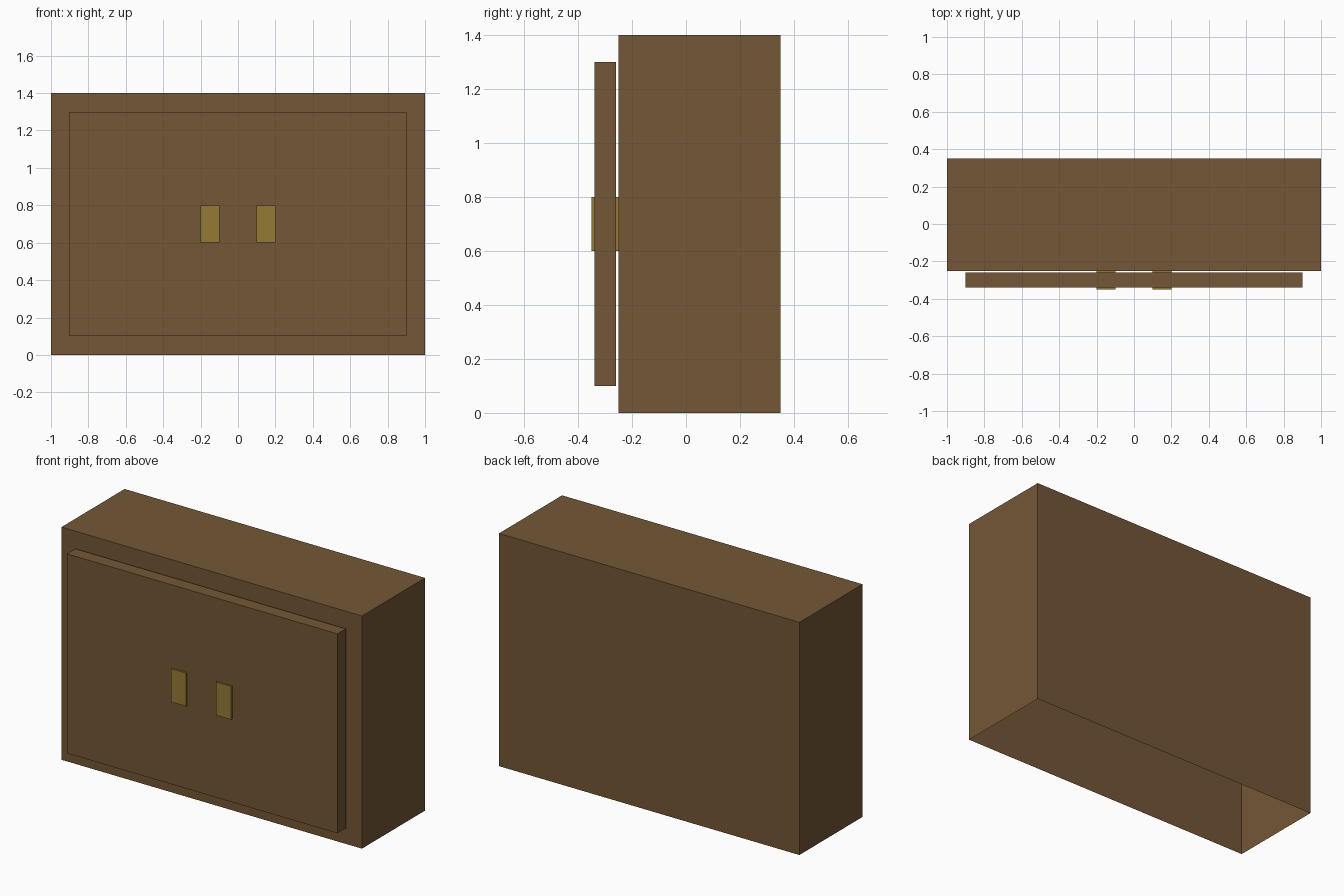
import bpy, bmesh

if "Cube" in bpy.data.objects:
    bpy.data.objects.remove(bpy.data.objects["Cube"])


def material(name, rgb):
    def lin(c):
        c /= 255
        return c / 12.92 if c <= 0.04045 else ((c + 0.055) / 1.055) ** 2.4
    m = bpy.data.materials.new(name)
    m.diffuse_color = (*(lin(c) for c in rgb), 1)
    m.use_nodes = True
    m.node_tree.nodes["Principled BSDF"].inputs["Base Color"].default_value = m.diffuse_color
    return m


def box(name, lo, hi, mat, open_bottom=False):
    bm = bmesh.new()
    bmesh.ops.create_cube(bm, size=1)
    for v in bm.verts:
        v.co = [a + (c + 0.5) * (b - a) for a, b, c in zip(lo, hi, v.co)]
    bm.normal_update()
    if open_bottom:
        under = [f for f in bm.faces if f.normal.z < -0.9]
        bmesh.ops.delete(bm, geom=under, context='FACES_ONLY')
    me = bpy.data.meshes.new(name)
    bm.to_mesh(me)
    bm.free()
    me.materials.append(mat)
    ob = bpy.data.objects.new(name, me)
    bpy.context.collection.objects.link(ob)
    return ob


wood = material("brown wood", (116, 87, 54))
brass = material("dull brass", (148, 122, 51))

# Cabinet shell, open underneath
box("cabinet_body", (-1, -0.25, 0), (1, 0.35, 1.4), wood, open_bottom=True)

# Raised front panel, a hair in front of the body
box("front_panel", (-0.9, -0.34, 0.1), (0.9, -0.26, 1.3), wood)

# Pair of handles running through the panel to the body
for side, name in ((-1, "left_handle"), (1, "right_handle")):
    x = 0.15 * side
    box(name, (x - 0.05, -0.35, 0.6), (x + 0.05, -0.25, 0.8), brass)
